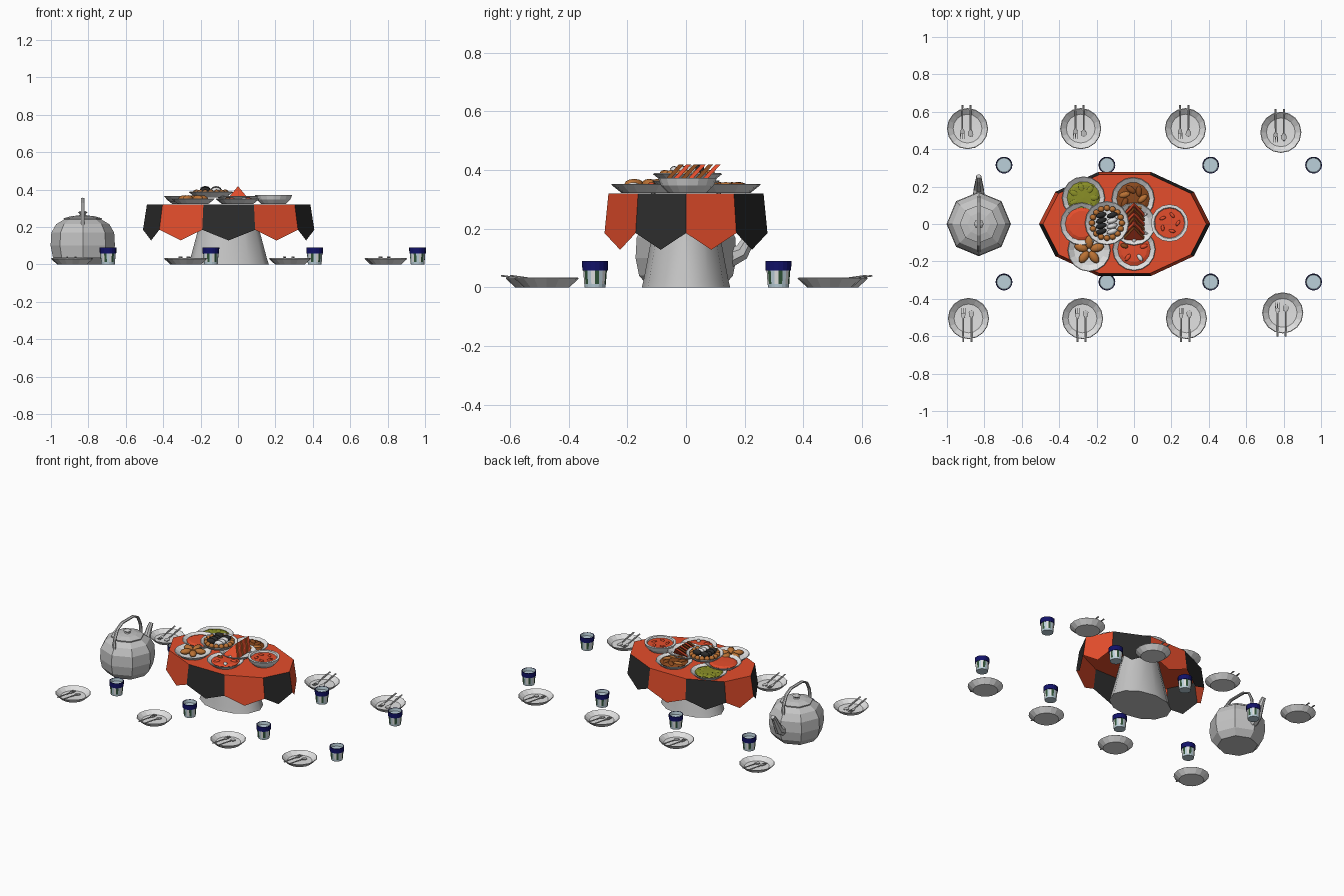
import bpy, bmesh, math, random
from mathutils import Vector, Matrix

if "Cube" in bpy.data.objects:
    bpy.data.objects.remove(bpy.data.objects["Cube"])

random.seed(4)


def material(name, r, g, b):
    m = bpy.data.materials.new(name)
    m.diffuse_color = (r, g, b, 1)
    m.use_nodes = True
    m.node_tree.nodes["Principled BSDF"].inputs["Base Color"].default_value = m.diffuse_color
    return m


RED = material("cloth red", 0.78, 0.075, 0.025)
BLACK = material("cloth black", 0.025, 0.025, 0.025)
WHITE = material("china white", 0.75, 0.75, 0.75)
GREY = material("metal grey", 0.55, 0.55, 0.55)
NAVY = material("navy", 0.006, 0.006, 0.14)
PALE = material("pale blue", 0.5, 0.63, 0.7)
BROWN = material("roast brown", 0.25, 0.065, 0.012)
OLIVE = material("olive green", 0.25, 0.27, 0.02)
TAN = material("crust tan", 0.5, 0.17, 0.035)
GREEN = material("dark green", 0.03, 0.09, 0.04)


def finish(name, bm, mats, loc=(0, 0, 0), smooth=None):
    bmesh.ops.recalc_face_normals(bm, faces=bm.faces)
    me = bpy.data.meshes.new(name)
    bm.to_mesh(me)
    bm.free()
    for m in mats:
        me.materials.append(m)
    if smooth:
        for p in me.polygons:
            p.use_smooth = True
        me.set_sharp_from_angle(angle=math.radians(smooth))
    ob = bpy.data.objects.new(name, me)
    ob.location = loc
    bpy.context.collection.objects.link(ob)
    return ob


def lathe(name, profile, n, mats, loc=(0, 0, 0), rule=None, sy=1.0, smooth=None):
    """Turn an (r, z) profile around z; r = 0 closes to a point."""
    bm = bmesh.new()
    rings = []
    for r, z in profile:
        count = n if r > 0 else 1
        rings.append([bm.verts.new((r * math.cos(2 * math.pi * i / n),
                                    r * sy * math.sin(2 * math.pi * i / n), z)) for i in range(count)])
    for k in range(len(rings) - 1):
        a, b = rings[k], rings[k + 1]
        for i in range(n):
            quad = [a[i % len(a)], a[(i + 1) % len(a)], b[(i + 1) % len(b)], b[i % len(b)]]
            f = bm.faces.new(list(dict.fromkeys(quad)))
            f.material_index = rule(k, i) if rule else 0
    return finish(name, bm, mats, loc, smooth)


def tube(name, path, n, mat, loc, sy=1, dx=0.0):
    """Tube along a path in the yz plane; points are (y, z, half width, half thickness)."""
    bm = bmesh.new()
    rings = []
    for k, (y, z, rx, rn) in enumerate(path):
        p, q = path[max(k - 1, 0)], path[min(k + 1, len(path) - 1)]
        t = Vector((0, q[0] - p[0], q[1] - p[1])).normalized()
        nor = Vector((0, -t.z, t.y))
        ring = []
        for i in range(n):
            a = 2 * math.pi * (i + 0.5) / n
            v = Vector((dx + rx * math.cos(a), y, z)) + nor * rn * math.sin(a)
            ring.append(bm.verts.new((v.x, v.y * sy, v.z)))
        rings.append(ring)
    for a, b in zip(rings, rings[1:]):
        for i in range(n):
            bm.faces.new((a[i], a[(i + 1) % n], b[(i + 1) % n], b[i]))
    bm.faces.new(rings[0])
    bm.faces.new(rings[-1])
    return finish(name, bm, [mat], loc)


def blob(name, loc, size, mat, turn=0.0):
    bm = bmesh.new()
    bmesh.ops.create_icosphere(bm, subdivisions=2, radius=1,
                               matrix=Matrix.Rotation(turn, 4, 'Z') @ Matrix.Diagonal((*size, 1)))
    return finish(name, bm, [mat], loc, 60)


def dish(name, loc, r=0.11, h=0.03):
    lathe(name, [(0, 0), (r * 0.7, 0), (r, h), (r * 0.97, h + 0.003), (r * 0.7, 0.01), (0, 0.008)],
          16, [WHITE], loc)


def filling(name, loc, r, mat, h=0.012):
    lathe(name, [(0, 0), (r * 0.9, 0), (r, h * 0.6), (r * 0.8, h), (0, h * 1.1)], 14, [mat], loc)


# Pedestal, an oval cone under the cloth
TX = -0.05
lathe("table_pedestal", [(0, 0), (0.215, 0), (0.205, 0.03), (0.13, 0.312), (0, 0.312)], 12, [GREY],
      (TX, 0, 0), sy=0.7, smooth=40)

# Tablecloth: ten-sided top with hanging pointed panels, red and black in turn
bm = bmesh.new()
N = 10


def ring(a, b, z):
    return [bm.verts.new((a * math.cos(2 * math.pi * i / N), b * math.sin(2 * math.pi * i / N), z))
            for i in range(N)]


top, hem = ring(0.437, 0.278, 0.32), ring(0.458, 0.292, 0.185)
bm.faces.new(top)
for i in range(N):
    j = (i + 1) % N
    mid = (hem[i].co + hem[j].co) / 2
    tip = bm.verts.new((mid.x, mid.y, 0.128))
    f = bm.faces.new((top[i], hem[i], tip, hem[j], top[j]))
    f.material_index = i % 2
finish("tablecloth", bm, [RED, BLACK], (TX, 0, 0))

# Place settings: plate, fork and spoon, handles pointing outwards
for x, y in [(-0.89, 0.51), (-0.285, 0.51), (0.275, 0.51), (0.785, 0.49),
             (-0.885, -0.505), (-0.275, -0.505), (0.28, -0.505), (0.795, -0.475)]:
    s = 1 if y > 0 else -1
    dish("place_plate", (x, y, 0))
    tube("spoon", [(-0.045, 0.016, 0.006, 0.002), (-0.035, 0.015, 0.017, 0.005), (-0.018, 0.016, 0.016, 0.005),
                   (-0.006, 0.02, 0.005, 0.003), (0.125, 0.04, 0.006, 0.003)], 6, GREY, (x + 0.016, y, 0), s)
    tube("fork", [(-0.025, 0.018, 0.013, 0.002), (-0.01, 0.02, 0.012, 0.003), (0.0, 0.022, 0.005, 0.003),
                  (0.125, 0.04, 0.006, 0.003)], 6, GREY, (x - 0.028, y, 0), s)
    for d in (-0.01, 0, 0.01):
        tube("fork_tine", [(-0.055, 0.018, 0.002, 0.002), (-0.022, 0.018, 0.003, 0.002)], 4,
             GREY, (x - 0.028, y, 0), s, d)

# Cups: striped pale body with a navy band at the rim
for x in (-0.695, -0.145, 0.41, 0.96):
    for y in (-0.31, 0.315):
        lathe("cup", [(0, 0), (0.036, 0), (0.0375, 0.012), (0.041, 0.058), (0.044, 0.058), (0.045, 0.09),
                      (0.041, 0.09), (0.038, 0.07), (0, 0.07)], 18, [PALE, NAVY, GREEN, WHITE], (x, y, 0),
              rule=lambda k, i: 1 if 3 <= k <= 5 else ((2, 0, 3)[i % 3] if k == 2 else 0))

# Kettle: eight-sided body, lid, knob, spout and arched handle
KX = -0.83
lathe("kettle_body", [(0, 0), (0.125, 0), (0.16, 0.04), (0.172, 0.1), (0.168, 0.17), (0.142, 0.215),
                      (0.1, 0.24), (0, 0.24)], 8, [GREY], (KX, 0, 0))
lathe("kettle_lid", [(0.1, 0.235), (0.102, 0.247), (0.06, 0.258), (0.02, 0.262), (0.015, 0.268),
                     (0.026, 0.278), (0.015, 0.286), (0, 0.287)], 8, [GREY], (KX, 0, 0))
tube("kettle_spout", [(0.13, 0.095, 0.036, 0.04), (0.19, 0.12, 0.028, 0.03), (0.215, 0.165, 0.022, 0.022),
                      (0.238, 0.21, 0.017, 0.017), (0.255, 0.23, 0.014, 0.014)], 8, GREY, (KX, 0, 0))
W = (0.012, 0.007)
half = [(0.145, 0.205, *W), (0.138, 0.27, *W), (0.11, 0.325, *W), (0.06, 0.35, *W)]
tube("kettle_handle", [(-y, z, *w) for y, z, *w in half] + half[::-1], 6, GREY, (KX, 0, 0))

# Serving dishes with simple fillings
Z = 0.322
for name, x, y, z, mat in [("salad", -0.27, 0.14, Z, OLIVE), ("roast", -0.005, 0.135, Z, BROWN),
                           ("stew", -0.28, 0.0, Z + 0.012, RED), ("meat", 0.0, -0.135, Z, RED),
                           ("melon", 0.0, 0.0, Z + 0.012, None), ("pastry", -0.24, -0.14, Z, None)]:
    dish(name + "_dish", (x, y, z), 0.115, 0.028)
    if mat:
        filling(name + "_filling", (x, y, z + 0.01), 0.088, mat, 0.018)

# Salad leaves, roast pieces, meat garnish, pastries
for i in range(7):
    a = i * 2 * math.pi / 7
    blob("salad_leaf", (-0.27 + 0.055 * math.cos(a), 0.14 + 0.055 * math.sin(a), Z + 0.024),
         (0.026, 0.017, 0.008), OLIVE, a)
    blob("roast_piece", (-0.005 + 0.05 * math.cos(a), 0.135 + 0.05 * math.sin(a), Z + 0.024),
         (0.032, 0.017, 0.013), BROWN if i % 3 else TAN, a + 0.7)
for i in range(5):
    a = i * 2 * math.pi / 5 + 0.3
    blob("pastry", (-0.24 + 0.045 * math.cos(a), -0.14 + 0.045 * math.sin(a), Z + 0.03),
         (0.038, 0.023, 0.018), TAN, a)
    blob("meat_garnish", (0.055 * math.cos(a), -0.135 + 0.055 * math.sin(a), Z + 0.028),
         (0.022, 0.012, 0.008), (RED, WHITE, BROWN)[i % 3], a)

# Soup bowl on the right
BX = 0.19
lathe("soup_bowl", [(0, 0), (0.065, 0), (0.09, 0.025), (0.1, 0.05), (0.084, 0.05), (0.08, 0.04), (0, 0.04)],
      16, [WHITE, RED], (BX, 0.005, Z), rule=lambda k, i: int(k == 5))
for i in range(5):
    a = i * 2 * math.pi / 5
    blob("soup_chunk", (BX + 0.045 * math.cos(a), 0.005 + 0.045 * math.sin(a), Z + 0.041),
         (0.018, 0.009, 0.006), RED, a + 1)

# Leaning triangular melon slices
for i in range(6):
    y = -0.085 + 0.025 * i
    bm = bmesh.new()
    w, lean, t = 0.055, 0.06, 0.017
    pts = [(-w, y, 0.352), (w, y, 0.352), (0, y + lean, 0.418)]
    a = [bm.verts.new(p) for p in pts]
    b = [bm.verts.new((p[0], p[1] + t, p[2])) for p in pts]
    bm.faces.new(a)
    bm.faces.new(b)
    for k in range(3):
        f = bm.faces.new((a[k], a[(k + 1) % 3], b[(k + 1) % 3], b[k]))
        f.material_index = 1 if k else 0
    finish("melon_slice", bm, [RED, RED if i % 2 else BROWN])

# Raised centre platter: ring of nibbles around black and white rolls
PX, PZ = -0.145, 0.358
dish("centre_platter", (PX, 0.005, PZ), 0.118, 0.028)
for i in range(16):
    a = i * 2 * math.pi / 16
    blob("nibble", (PX + 0.08 * math.cos(a), 0.005 + 0.08 * math.sin(a), PZ + 0.026),
         (0.017, 0.016, 0.016), TAN)
for i in range(4):
    for x, mat in ((-0.03, BLACK), (0.028, WHITE if i < 3 else BLACK)):
        blob("roll", (PX + x, -0.04 + 0.029 * i, PZ + 0.034 + random.uniform(0, 0.008)),
             (0.03, 0.015, 0.02), mat, 0.3)
